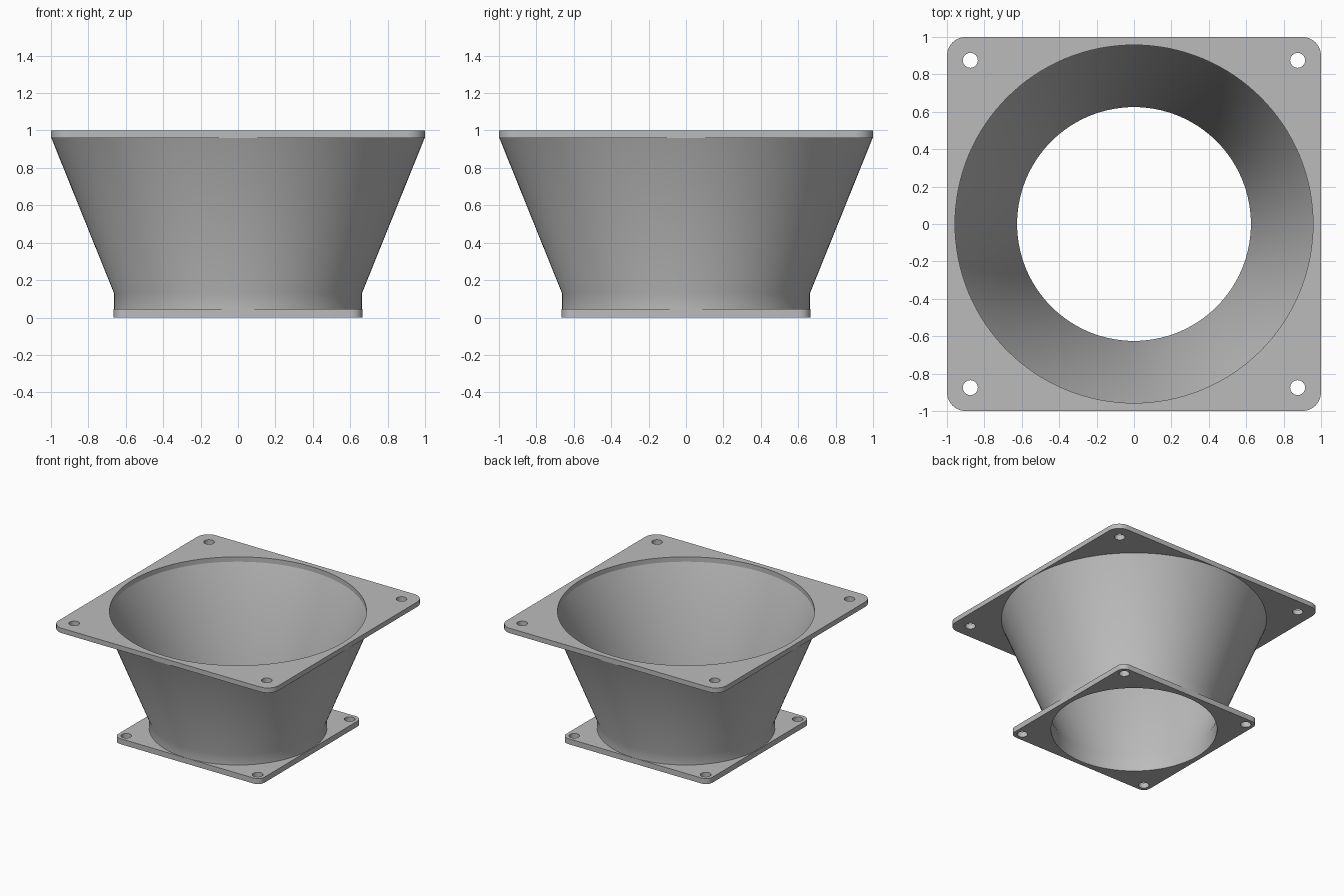
import bpy, bmesh
from math import sin, cos, pi, radians

cube = bpy.data.objects.get("Cube")
if cube:
    bpy.data.objects.remove(cube, do_unlink=True)

grey = bpy.data.materials.new("light grey")
grey.use_nodes = True
colour = (0.5, 0.5, 0.5, 1)
grey.diffuse_color = colour
grey.node_tree.nodes["Principled BSDF"].inputs["Base Color"].default_value = colour

SEGMENTS = 128


def finish(bm, name):
    mesh = bpy.data.meshes.new(name)
    bm.to_mesh(mesh)
    bm.free()
    mesh.materials.append(grey)
    obj = bpy.data.objects.new(name, mesh)
    bpy.context.collection.objects.link(obj)
    bpy.ops.object.select_all(action="DESELECT")
    obj.select_set(True)
    bpy.context.view_layer.objects.active = obj
    bpy.ops.object.shade_smooth_by_angle(angle=radians(30))
    return obj


def arc(cx, cy, r, start, sweep, count):
    return [(cx + r * cos(start + sweep * i / count),
             cy + r * sin(start + sweep * i / count)) for i in range(count)]


def circle(cx, cy, r, count):
    return arc(cx, cy, r, 0, 2 * pi, count)


def rounded_square(half, r, steps=8):
    c = half - r
    points = []
    for k, (sx, sy) in enumerate([(1, 1), (-1, 1), (-1, -1), (1, -1)]):
        # the extra step includes the end point of each corner
        points += arc(sx * c, sy * c, r, k * pi / 2,
                      pi / 2 * (steps + 1) / steps, steps + 1)
    return points


def flange(name, half, corner, bore, hole_at, z0, z1):
    """Square plate with a round bore and four screw holes."""
    loops = [rounded_square(half, corner), circle(0, 0, bore, SEGMENTS)]
    loops += [circle(x, y, 0.04, 24)
              for x in (-hole_at, hole_at) for y in (-hole_at, hole_at)]
    bm = bmesh.new()
    for loop in loops:
        verts = [bm.verts.new((x, y, z0)) for x, y in loop]
        for i, v in enumerate(verts):
            bm.edges.new((v, verts[(i + 1) % len(verts)]))
    bmesh.ops.triangle_fill(bm, edges=bm.edges[:], use_beauty=True,
                            normal=(0, 0, 1))
    result = bmesh.ops.extrude_face_region(bm, geom=bm.faces[:],
                                           use_keep_orig=True)
    moved = [g for g in result["geom"] if isinstance(g, bmesh.types.BMVert)]
    bmesh.ops.translate(bm, verts=moved, vec=(0, 0, z1 - z0))
    bmesh.ops.recalc_face_normals(bm, faces=bm.faces[:])
    return finish(bm, name)


def revolved(bm, profile):
    """Open surface of revolution; a rising profile faces outwards."""
    rings = [[bm.verts.new((x, y, z)) for x, y in circle(0, 0, r, SEGMENTS)]
             for r, z in profile]
    for a, b in zip(rings, rings[1:]):
        for i in range(SEGMENTS):
            j = (i + 1) % SEGMENTS
            bm.faces.new((a[i], a[j], b[j], b[i]))


# Plates at both ends
flange("bottom_flange", 0.665, 0.06, 0.625, 0.597, 0, 0.045)
flange("top_flange", 1.0, 0.1, 0.957, 0.875, 0.96, 1.0)

# Funnel wall between the plates: outer skin, then inner skin
bm = bmesh.new()
revolved(bm, [(0.663, 0.045), (0.663, 0.13), (0.998, 0.96)])
revolved(bm, [(0.957, 0.96), (0.625, 0.13), (0.625, 0.045)])
finish(bm, "funnel_wall")
